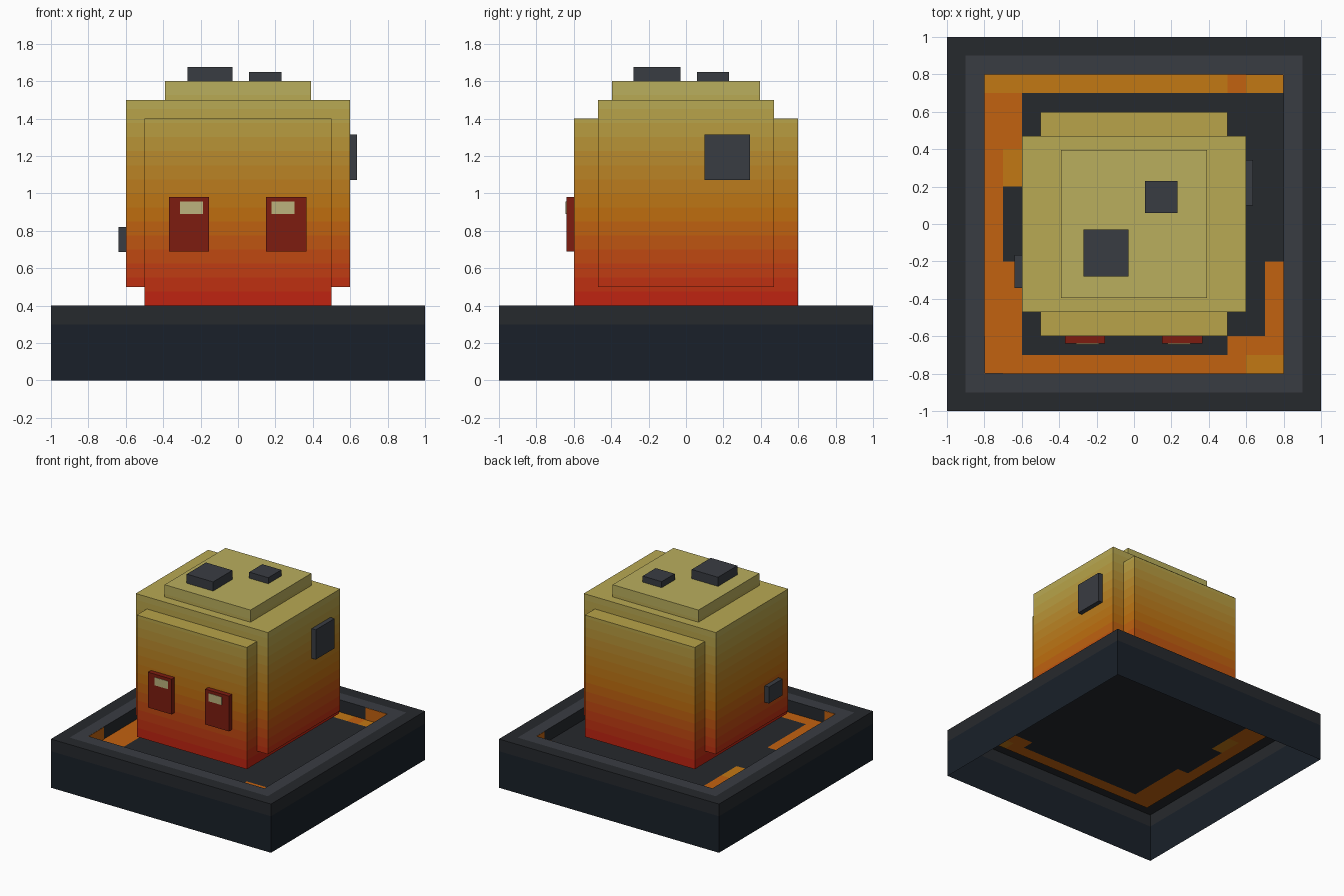
import bpy, bmesh

if "Cube" in bpy.data.objects:
    bpy.data.objects.remove(bpy.data.objects["Cube"])

mats = {}


def mat(name, rgb):
    if name not in mats:
        m = bpy.data.materials.new(name)
        lin = [((c / 255 + 0.055) / 1.055) ** 2.4 for c in rgb]
        m.diffuse_color = (*lin, 1)
        m.use_nodes = True
        m.node_tree.nodes["Principled BSDF"].inputs["Base Color"].default_value = m.diffuse_color
        mats[name] = m
    return mats[name]


wall_dark = mat("wall_dark", (25, 32, 41))
rim_dark = mat("rim_dark", (38, 41, 45))
rim_light = mat("rim_light", (57, 60, 66))
lava = mat("lava", (194, 98, 16))
lava_bright = mat("lava_bright", (194, 120, 20))
eye_red = mat("eye_red", (125, 28, 16))
eye_cream = mat("eye_cream", (188, 178, 125))


def finish(name, bm, materials):
    me = bpy.data.meshes.new(name)
    bm.to_mesh(me)
    bm.free()
    for m in materials:
        me.materials.append(m)
    ob = bpy.data.objects.new(name, me)
    bpy.context.collection.objects.link(ob)
    return ob


def box_bm(lo, hi):
    bm = bmesh.new()
    bmesh.ops.create_cube(bm, size=1)
    for v in bm.verts:
        v.co = [(a + b) / 2 + c * (b - a) for a, b, c in zip(lo, hi, v.co)]
    return bm


def box(name, lo, hi, material):
    return finish(name, box_bm(lo, hi), [material])


# Vertical heat gradient, red at the bottom to pale yellow on top
stops = [(0.4, (190, 30, 17)), (0.6, (192, 62, 18)), (0.9, (190, 112, 15)),
         (1.15, (186, 135, 40)), (1.4, (184, 163, 72)), (1.6, (186, 177, 98))]
BANDS = 16
STEP = 1.2 / BANDS


def heat(z):
    for (z0, a), (z1, b) in zip(stops, stops[1:]):
        if z <= z1:
            t = (z - z0) / (z1 - z0)
            return [p + (q - p) * t for p, q in zip(a, b)]
    return stops[-1][1]


heat_mats = [mat(f"heat_{i}", heat(0.4 + (i + 0.5) * STEP)) for i in range(BANDS)]


def heat_box(name, lo, hi):
    bm = box_bm(lo, hi)
    for i in range(1, BANDS):
        bmesh.ops.bisect_plane(bm, geom=bm.verts[:] + bm.edges[:] + bm.faces[:],
                               plane_co=(0, 0, 0.4 + i * STEP), plane_no=(0, 0, 1))
    for f in bm.faces:
        z = f.calc_center_median().z
        f.material_index = min(BANDS - 1, max(0, int((z - 0.4) / STEP)))
    finish(name, bm, heat_mats)


# Open-bottomed tray: thin outer wall, flat rim and inner wall
bm = bmesh.new()
profile = [(1, 0), (1, 0.3), (1, 0.4), (0.9, 0.4), (0.8, 0.4), (0.8, 0.3)]
loops = [[bm.verts.new((sx * r, sy * r, z)) for sx, sy in ((-1, -1), (1, -1), (1, 1), (-1, 1))]
         for r, z in profile]
for k, idx in enumerate((0, 1, 1, 2, 1)):
    for i in range(4):
        j = (i + 1) % 4
        f = bm.faces.new((loops[k][i], loops[k][j], loops[k + 1][j], loops[k + 1][i]))
        f.material_index = idx
finish("tray", bm, [wall_dark, rim_dark, rim_light])


# Tray floor as a grid of square cells: crust or lava
def floor_index(x, y):
    if y > 0.7:
        return 1 if 0.5 < x < 0.6 else 2
    left = -0.7 if abs(y) < 0.2 else -0.6
    right = 0.8 if y > -0.2 else 0.7 if y > -0.6 else 0.5
    if y > -0.7 and left < x < right:
        return 0
    if (x > 0.6 and y < -0.7) or (-0.7 < x and x < 0 and 0.2 < y < 0.4):
        return 2
    return 1


bm = bmesh.new()
bmesh.ops.create_grid(bm, x_segments=16, y_segments=16, size=0.8)
for f in bm.faces:
    c = f.calc_center_median()
    f.material_index = floor_index(c.x, c.y)
for v in bm.verts:
    v.co.z = 0.3
finish("tray_floor", bm, [rim_dark, lava, lava_bright])

# Lava glow strips at the corners of the inner wall
for n, (x0, x1, y0, y1) in enumerate([(-0.8, -0.797, -0.8, -0.6), (0.6, 0.8, 0.797, 0.8),
                                      (0.797, 0.8, 0.7, 0.8), (-0.8, -0.7, -0.8, -0.797)]):
    box(f"lava_strip_{n}", (x0, y0, 0.3), (x1, y1, 0.399), lava)

# Body: three crossing boxes
heat_box("body_deep", (-0.5, -0.6, 0.4), (0.5, 0.6, 1.4))
heat_box("body_wide", (-0.6, -0.47, 0.5), (0.6, 0.47, 1.5))
heat_box("body_cap", (-0.39, -0.395, 1.45), (0.39, 0.395, 1.6))

# Eyes with highlights
for side, x, hx in (("left", -0.37, -0.31), ("right", 0.15, 0.18)):
    box(f"eye_{side}", (x, -0.64, 0.69), (x + 0.215, -0.6, 0.98), eye_red)
    box(f"eye_highlight_{side}", (hx, -0.643, 0.89), (hx + 0.122, -0.63, 0.955), eye_cream)

# Crust chips stuck to the body
chips = [("chip_top_large", (-0.27, -0.28, 1.6), (-0.03, -0.03, 1.675)),
         ("chip_top_small", (0.06, 0.06, 1.6), (0.233, 0.23, 1.65)),
         ("chip_right", (0.6, 0.1, 1.07), (0.637, 0.343, 1.315)),
         ("chip_left", (-0.638, -0.343, 0.685), (-0.6, -0.165, 0.82))]
for name, lo, hi in chips:
    box(name, lo, hi, rim_light)
